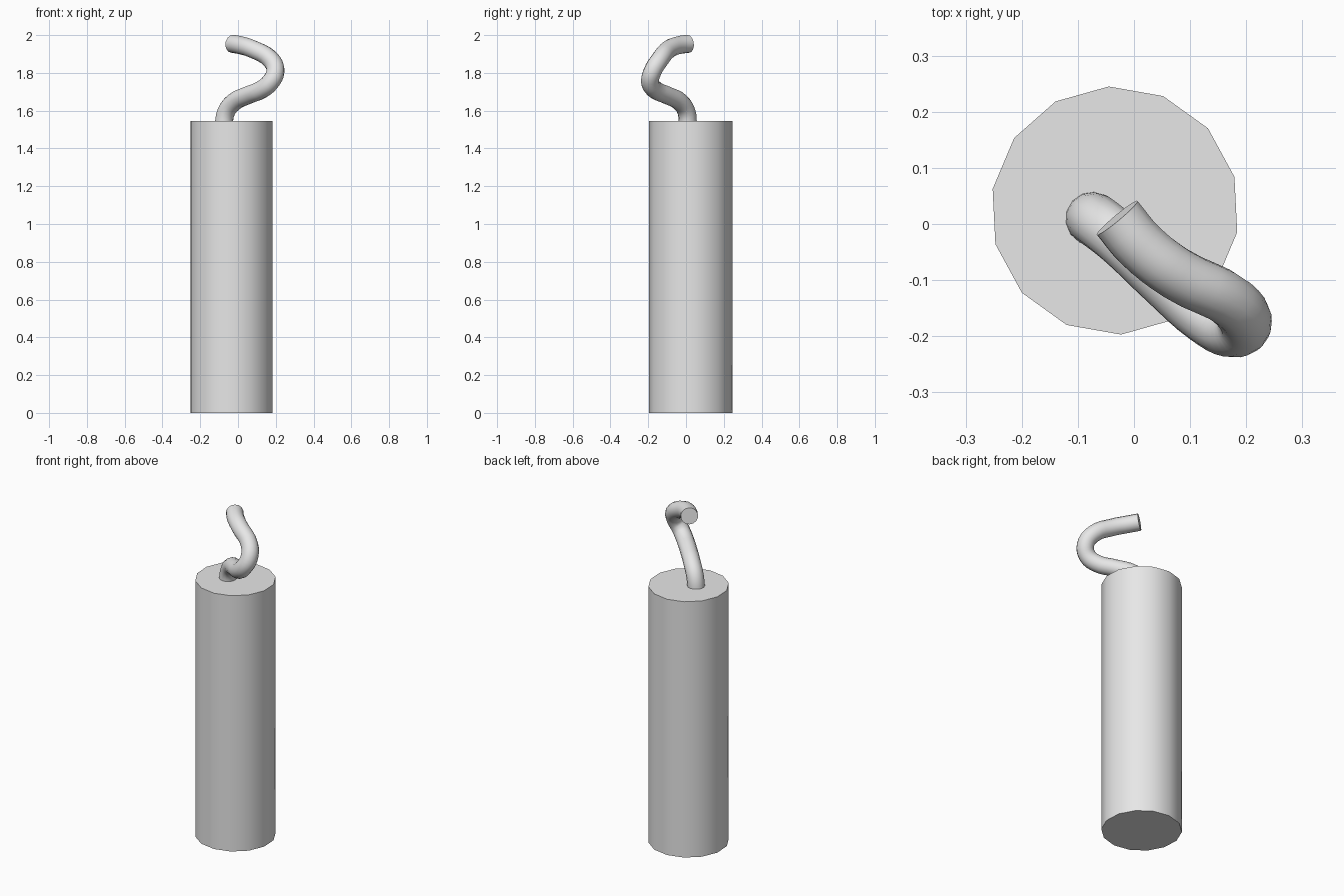
import bpy
import math

default = bpy.data.objects.get("Cube")
if default:
    bpy.data.objects.remove(default, do_unlink=True)

# Single plain grey colour
grey = bpy.data.materials.new("light_grey")
grey.use_nodes = True
colour = (0.8, 0.8, 0.8, 1)
grey.diffuse_color = colour
grey.node_tree.nodes["Principled BSDF"].inputs["Base Color"].default_value = colour


def finish(obj):
    """Smooth the sides, keep the cap edges sharp and apply the colour."""
    bpy.ops.object.select_all(action="DESELECT")
    obj.select_set(True)
    bpy.context.view_layer.objects.active = obj
    if obj.type == "CURVE":
        bpy.ops.object.convert(target="MESH")
        obj = bpy.context.view_layer.objects.active
    obj.data.materials.clear()
    obj.data.materials.append(grey)
    bpy.ops.object.shade_smooth_by_angle(angle=math.radians(40))


# Body: upright fourteen-sided cylinder
height = 1.545
bpy.ops.mesh.primitive_cylinder_add(
    vertices=14, radius=0.2213, depth=height,
    location=(-0.034, 0.024, height / 2), rotation=(0, 0, math.radians(2.85)))
body = bpy.context.object
body.name = "body"
finish(body)

# Fuse: bent round cord with flat ends
path = [
    (-0.078, 0.011, 1.51),
    (-0.062, 0.002, 1.595),
    (-0.022, -0.03, 1.645),
    (0.055, -0.103, 1.683),
    (0.125, -0.165, 1.712),
    (0.172, -0.19, 1.752),
    (0.198, -0.177, 1.808),
    (0.175, -0.14, 1.868),
    (0.075, -0.088, 1.927),
    (0.01, -0.037, 1.947),
    (-0.03, 0.011, 1.954),
]
cord = bpy.data.curves.new("fuse", "CURVE")
cord.dimensions = "3D"
cord.bevel_depth = 0.048
cord.bevel_resolution = 5
cord.resolution_u = 4
cord.use_fill_caps = True
spline = cord.splines.new("BEZIER")
spline.bezier_points.add(len(path) - 1)
for point, co in zip(spline.bezier_points, path):
    point.co = co
    point.handle_left_type = point.handle_right_type = "AUTO"
fuse = bpy.data.objects.new("fuse", cord)
bpy.context.collection.objects.link(fuse)
finish(fuse)
